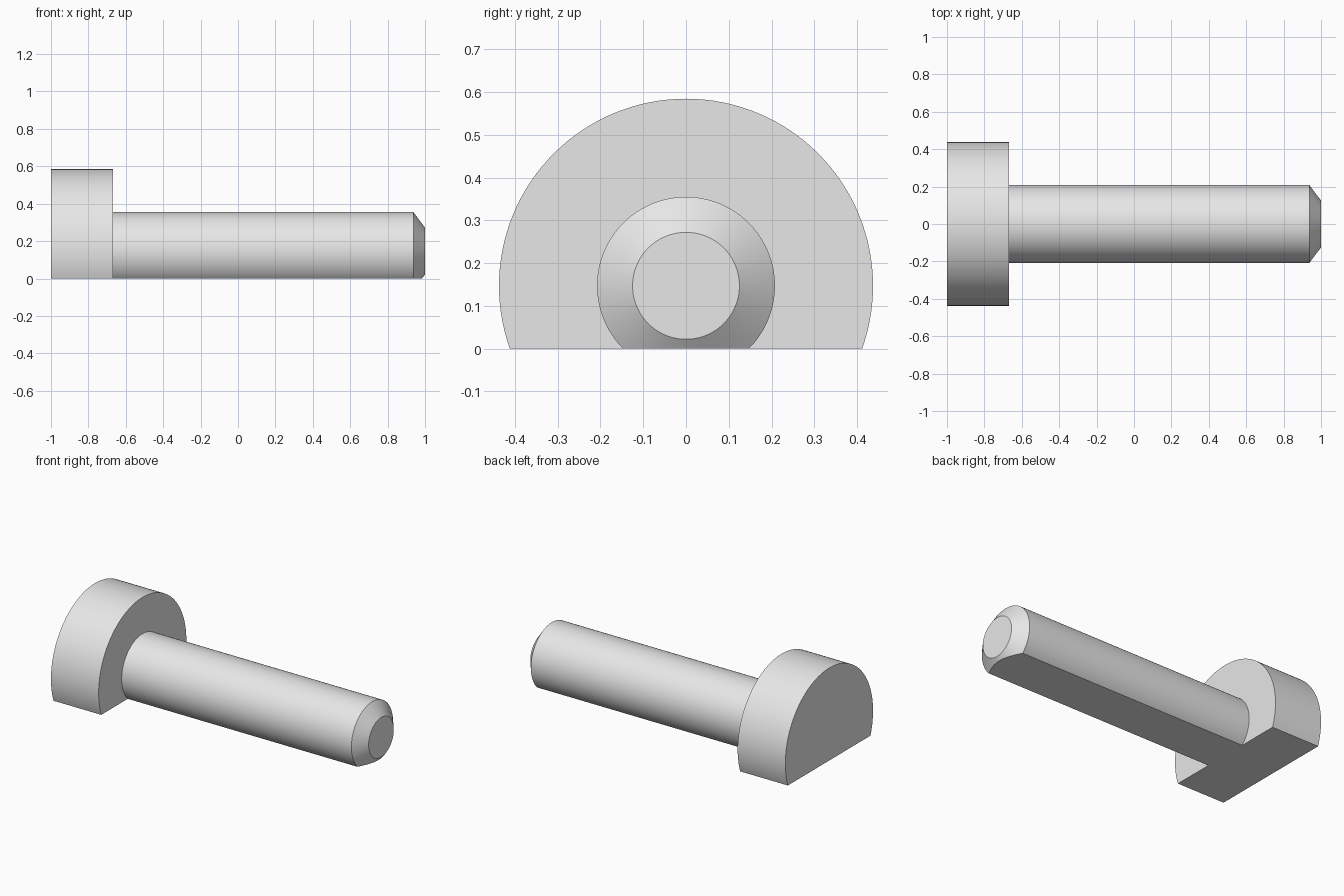
import bpy, bmesh, math
from mathutils import Vector

cube = bpy.data.objects.get("Cube")
if cube:
    bpy.data.objects.remove(cube, do_unlink=True)

AXIS_Z = 0.147
SEGMENTS = 128

# Plain grey metal
steel = bpy.data.materials.new("plain grey")
steel.use_nodes = True
grey = (0.8, 0.8, 0.8, 1)
steel.diffuse_color = grey
steel.node_tree.nodes["Principled BSDF"].inputs["Base Color"].default_value = grey

# Half profile along x: (position, radius) for head, shank and chamfered tip
profile = [(-1, 0), (-1, 0.4375), (-0.667, 0.4375), (-0.667, 0.208),
           (0.9375, 0.208), (1, 0.125), (1, 0)]

# Lathe the profile around the bolt axis
bm = bmesh.new()
verts = [bm.verts.new((x, 0, AXIS_Z + r)) for x, r in profile]
edges = [bm.edges.new(pair) for pair in zip(verts, verts[1:])]
bmesh.ops.spin(bm, geom=verts + edges, cent=(0, 0, AXIS_Z), axis=(1, 0, 0),
               angle=math.tau, steps=SEGMENTS, use_duplicate=False)
bmesh.ops.remove_doubles(bm, verts=bm.verts, dist=0.0001)

# Slice off the underside and close it with one flat face
cut = bmesh.ops.bisect_plane(bm, geom=bm.verts[:] + bm.edges[:] + bm.faces[:],
                             plane_co=Vector((0, 0, 0)), plane_no=Vector((0, 0, 1)),
                             clear_inner=True)
rim = [e for e in bm.edges if e.is_boundary]
bmesh.ops.holes_fill(bm, edges=rim, sides=0)
bmesh.ops.recalc_face_normals(bm, faces=bm.faces)

mesh = bpy.data.meshes.new("flat_sided_bolt")
bm.to_mesh(mesh)
bm.free()
mesh.materials.append(steel)
bolt = bpy.data.objects.new("flat_sided_bolt", mesh)
bpy.context.collection.objects.link(bolt)

# Smooth round walls, crisp rims
bpy.ops.object.select_all(action="DESELECT")
bolt.select_set(True)
bpy.context.view_layer.objects.active = bolt
bpy.ops.object.shade_smooth_by_angle(angle=math.radians(25))
